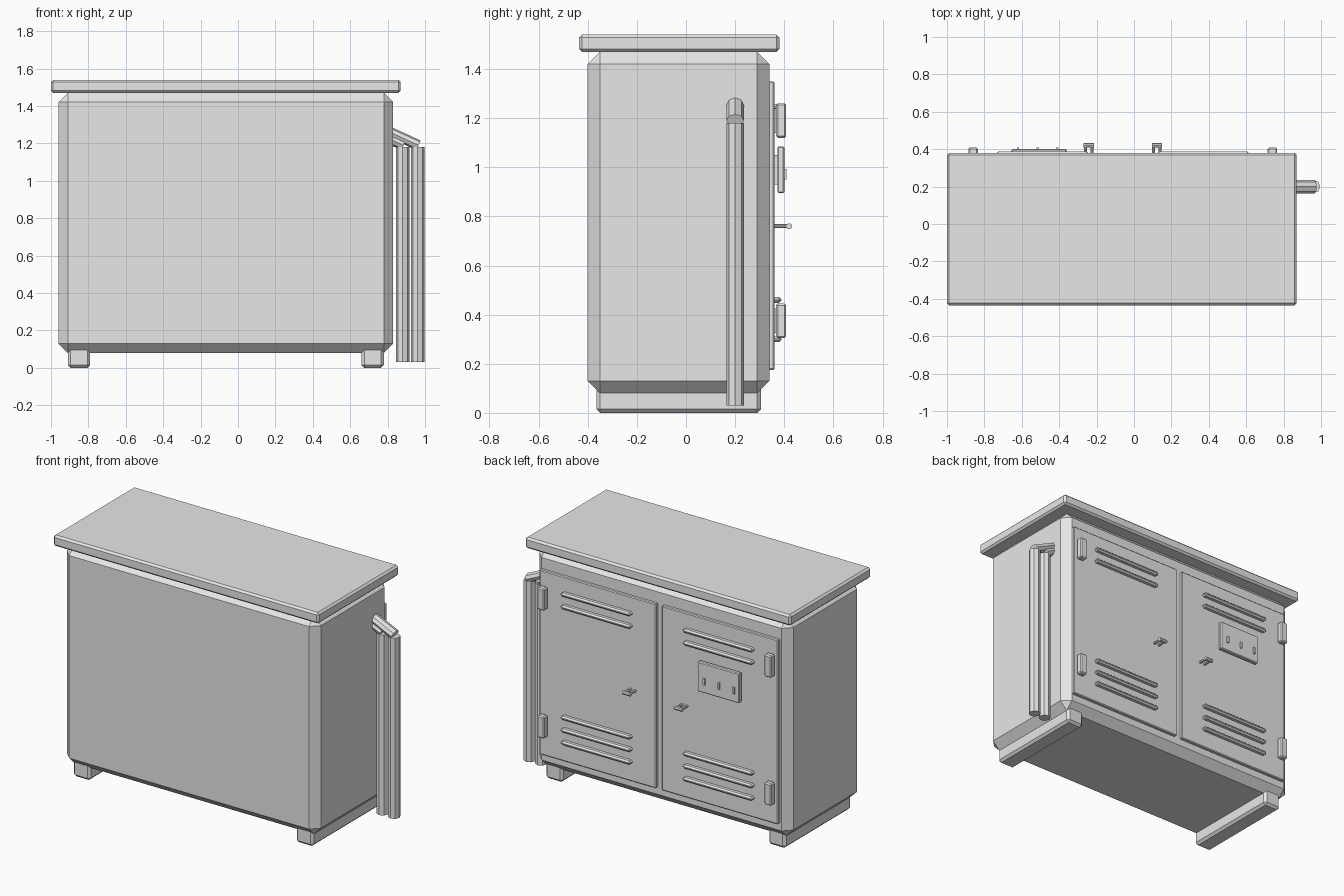
import bpy
import math
from mathutils import Matrix, Vector

cube = bpy.data.objects.get("Cube")
if cube:
    bpy.data.objects.remove(cube, do_unlink=True)

grey = bpy.data.materials.new("painted_metal_grey")
grey.use_nodes = True
grey.diffuse_color = (0.8, 0.8, 0.8, 1)
grey.node_tree.nodes["Principled BSDF"].inputs["Base Color"].default_value = (0.8, 0.8, 0.8, 1)


def box(name, x, y, z, bevel=0.0):
    """Box from (min, max) ranges, with chamfered edges."""
    bpy.ops.mesh.primitive_cube_add(size=1)
    ob = bpy.context.object
    ob.name = name
    size = [r[1] - r[0] for r in (x, y, z)]
    centre = Vector([(r[0] + r[1]) / 2 for r in (x, y, z)])
    ob.data.transform(Matrix.Diagonal((*size, 1)))
    ob.location = centre
    ob.data.materials.append(grey)
    if bevel:
        mod = ob.modifiers.new("chamfer", 'BEVEL')
        mod.width = bevel
        mod.segments = 1
    return ob


def rod(name, start, end, radius, flatten=1.0):
    """Eight-sided rod between two points, optionally thinner across y."""
    start, end = Vector(start), Vector(end)
    axis = end - start
    bpy.ops.mesh.primitive_cylinder_add(vertices=8, radius=radius, depth=axis.length)
    ob = bpy.context.object
    ob.name = name
    ob.data.transform(Matrix.Diagonal((flatten, 1, 1, 1)))
    # Turn about y for rods in the xz plane, about x for rods along y
    if abs(axis.y) > 1e-6:
        turn = Matrix.Rotation(-math.pi / 2, 4, 'X')
    else:
        turn = Matrix.Rotation(math.atan2(axis.x, axis.z), 4, 'Y')
    ob.data.transform(turn)
    ob.location = (start + end) / 2
    ob.data.materials.append(grey)
    return ob


# Cabinet, lid and feet
box("cabinet_body", (-0.96, 0.83), (-0.40, 0.34), (0.08, 1.47), 0.05)
box("lid", (-1.0, 0.87), (-0.435, 0.38), (1.47, 1.54), 0.012)
for side, x in (("right", -0.85), ("left", 0.72)):
    box(f"{side}_foot", (x - 0.06, x + 0.06), (-0.365, 0.305), (0, 0.12), 0.015)

# Doors mirrored about the gap, each with hinges, louvres and a pull handle
MID = -0.06
for side, s in (("left", 1), ("right", -1)):
    def span(a, b):
        return tuple(sorted((MID + s * a, MID + s * b)))

    box(f"{side}_door", span(0.02, 0.84), (0.33, 0.36), (0.175, 1.35), 0.005)
    for z in (0.375, 1.19):
        box(f"{side}_hinge", span(0.775, 0.825), (0.367, 0.408), (z - 0.07, z + 0.07), 0.007)
        box(f"{side}_hinge_pin", span(0.79, 0.81), (0.355, 0.37), (z - 0.05, z + 0.05))
    for z in (0.30, 0.38, 0.46, 1.165, 1.245):
        box(f"{side}_louvre", span(0.185, 0.675), (0.35, 0.388), (z - 0.012, z + 0.012), 0.009)
    a, b = span(0.155, 0.21)
    rod(f"{side}_handle_bar", (a, 0.42, 0.76), (b, 0.42, 0.76), 0.012)
    for x in (a + 0.01, b - 0.01):
        rod(f"{side}_handle_post", (x, 0.35, 0.76), (x, 0.42, 0.76), 0.008)

# Meter plate with three raised tabs
box("meter_plate", (-0.655, -0.36), (0.372, 0.40), (0.895, 1.085), 0.005)
box("meter_plate_mount", (-0.60, -0.42), (0.355, 0.375), (0.93, 1.05))
for x in (-0.62, -0.515, -0.41):
    box("meter_tab", (x - 0.006, x + 0.006), (0.395, 0.41), (0.95, 0.992))

# Pair of cable pipes on the side, each with a sloping arm into the cabinet
for name, x in (("inner", 0.88), ("outer", 0.96)):
    rod(f"{name}_pipe", (x, 0.2, 0.03), (x, 0.2, 1.18), 0.036)
    rod(f"{name}_pipe_arm", (x - 0.2, 0.2, 1.284), (x + 0.005, 0.2, 1.19), 0.036, 0.78)
